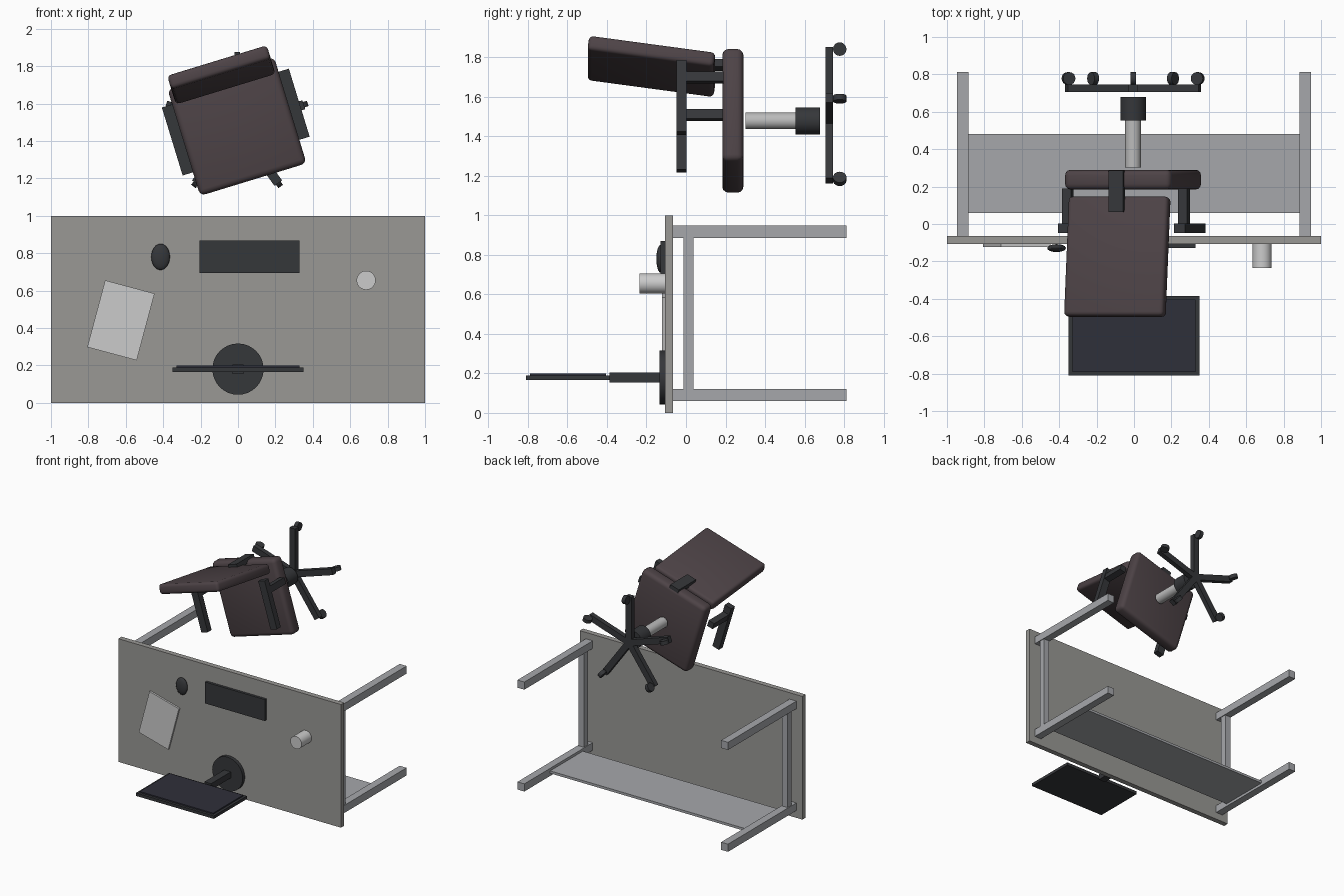
import bpy, bmesh
from math import radians, sin, cos, pi
from mathutils import Matrix, Vector

if "Cube" in bpy.data.objects:
    bpy.data.objects.remove(bpy.data.objects["Cube"])

# Everything is designed upright (x right, y back, z up), then tipped so that up becomes -y
TIP = Matrix.Rotation(radians(90), 4, 'X')
CHAIR_POS = Matrix.Translation((-0.005, 1.478, 0))
DESK = TIP
BASE = TIP @ CHAIR_POS
CHAIR = BASE @ Matrix.Rotation(radians(17), 4, 'Z')


def material(name, r, g, b):
    m = bpy.data.materials.new(name)
    m.diffuse_color = (r, g, b, 1)
    m.use_nodes = True
    m.node_tree.nodes["Principled BSDF"].inputs["Base Color"].default_value = m.diffuse_color
    return m


TOP = material("desk_grey", 0.32, 0.315, 0.30)
METAL = material("metal_grey", 0.38, 0.39, 0.41)
DARK = material("dark_plastic", 0.036, 0.038, 0.042)
SCREEN = material("screen_blue", 0.028, 0.029, 0.042)
FABRIC = material("brown_fabric", 0.075, 0.056, 0.062)
PAPER = material("paper", 0.55, 0.55, 0.54)
WHITE = material("china", 0.75, 0.75, 0.73)
CHROME = material("chrome", 0.5, 0.5, 0.5)


def finish(name, bm, frame, mat, smooth=False):
    mesh = bpy.data.meshes.new(name)
    bmesh.ops.recalc_face_normals(bm, faces=bm.faces)
    bm.to_mesh(mesh)
    bm.free()
    mesh.materials.append(mat)
    ob = bpy.data.objects.new(name, mesh)
    bpy.context.collection.objects.link(ob)
    # the tip maps local (x, y, z) to (x, -z, y)
    ob.matrix_world = frame
    if smooth:
        bpy.ops.object.select_all(action='DESELECT')
        ob.select_set(True)
        bpy.context.view_layer.objects.active = ob
        bpy.ops.object.shade_smooth_by_angle(angle=radians(40))
    return ob


def box(name, frame, x, y, z, mat, bevel=0, local=Matrix()):
    """Box from (min, max) ranges; local is an extra transform before the frame."""
    bm = bmesh.new()
    size = [r[1] - r[0] for r in (x, y, z)]
    mid = [(r[0] + r[1]) / 2 for r in (x, y, z)]
    bmesh.ops.create_cube(bm, size=1, matrix=Matrix.Diagonal((*size, 1)))
    if bevel:
        bmesh.ops.bevel(bm, geom=bm.edges[:], offset=bevel, segments=3,
                        profile=0.5, affect='EDGES')
    return finish(name, bm, frame @ local @ Matrix.Translation(mid), mat, bevel > 0)


def cylinder(name, frame, at, r, depth, mat, rot=Matrix(), sides=32):
    bm = bmesh.new()
    bmesh.ops.create_cone(bm, cap_ends=True, segments=sides, radius1=r, radius2=r, depth=depth)
    return finish(name, bm, frame @ Matrix.Translation(at) @ rot, mat, True)


def span(mid, size):
    return (mid - size / 2, mid + size / 2)


# Desk: top, four legs, side rails, rear panel
H = 0.107
box("desk_top", DESK, (-1, 1), (0, 1), (0.065, H), TOP)
for sx, side in ((-1, "left"), (1, "right")):
    for y, end in ((0.09, "back"), (0.917, "front")):
        box(f"{end}_{side}_leg", DESK, span(sx * 0.915, 0.062), span(y, 0.062), (-0.812, 0.065), METAL)
    box(f"{side}_rail", DESK, span(sx * 0.915, 0.05), (0.12, 0.886), (-0.038, 0.012), METAL)
box("rear_panel", DESK, (-0.885, 0.885), span(0.09, 0.02), (-0.48, -0.06), METAL)

# Monitor
cylinder("monitor_base", DESK, (0, 0.18, H + 0.014), 0.137, 0.028, DARK)
box("monitor_stand", DESK, span(0, 0.06), span(0.18, 0.05), (0.13, 0.387), DARK)
box("monitor_body", DESK, (-0.35, 0.35), (0.166, 0.19), (0.385, 0.81), DARK)
box("monitor_screen", DESK, (-0.33, 0.33), (0.188, 0.2), (0.405, 0.79), SCREEN)

# Things on the desk
box("keyboard", DESK, (-0.206, 0.33), (0.695, 0.869), (H, 0.128), DARK)
box("notebook", DESK, span(0, 0.274), span(0, 0.37), (H, 0.122), PAPER,
    local=Matrix.Translation((-0.626, 0.441, 0)) @ Matrix.Rotation(radians(-15), 4, 'Z'))
bm = bmesh.new()
bmesh.ops.create_uvsphere(bm, u_segments=24, v_segments=12, radius=1,
                          matrix=Matrix.Diagonal((0.05, 0.07, 0.021, 1)))
finish("mouse", bm, DESK @ Matrix.Translation((-0.414, 0.78, 0.129)), DARK, True)
cylinder("cup", DESK, (0.685, 0.655, 0.171), 0.051, 0.128, WHITE)

# Chair seat and leaning backrest
box("seat", CHAIR, span(0, 0.595), span(0, 0.595), (-0.29, -0.184), FABRIC, 0.03)
box("backrest", CHAIR, span(0, 0.557), span(0, 0.077), span(0, 0.645), FABRIC, 0.022,
    Matrix.Translation((0, 0.288, 0.175)) @ Matrix.Rotation(radians(-8), 4, 'X'))
box("back_bracket", CHAIR, span(0, 0.08), span(0.295, 0.04), (-0.285, -0.065), DARK)

# Armrests
for sx, side in ((-1, "left"), (1, "right")):
    box(f"{side}_arm_pad", CHAIR, span(sx * 0.325, 0.06), span(0.024, 0.38), (-0.002, 0.047), DARK)
    box(f"{side}_arm_post", CHAIR, span(sx * 0.325, 0.05), span(0.13, 0.05), (-0.19, 0), DARK)

# Gas lift
cylinder("gas_lift", BASE, (0, 0, -0.428), 0.042, 0.252, CHROME)
cylinder("gas_lift_sleeve", BASE, (0, 0, -0.616), 0.068, 0.124, DARK)

# Five-armed base with wheels rolling along each arm
for i in range(5):
    turn = Matrix.Rotation(pi / 2 + i * 2 * pi / 5, 4, 'Z')
    box(f"base_arm_{i + 1}", BASE @ turn, (0, 0.375), span(0, 0.05), (-0.745, -0.705), DARK)
    cylinder(f"caster_{i + 1}", BASE @ turn, (0.363, 0, -0.778), 0.034, 0.03, DARK,
             Matrix.Rotation(pi / 2, 4, 'X'), 20)
